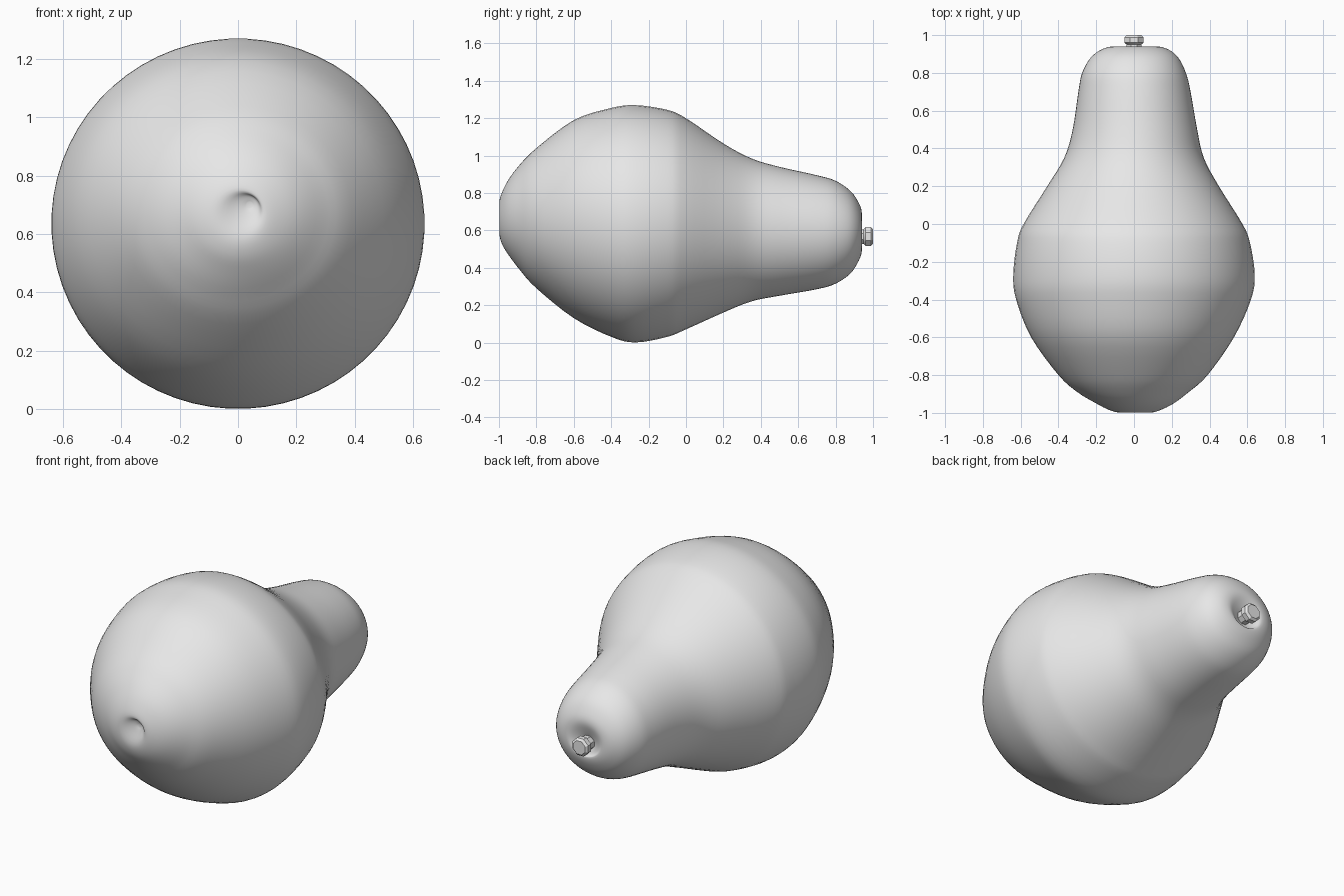
import bpy
import bmesh
import math
from mathutils import Vector

old_cube = bpy.data.objects.get("Cube")
if old_cube:
    bpy.data.objects.remove(old_cube, do_unlink=True)


def make_material(name, colour):
    material = bpy.data.materials.new(name)
    material.use_nodes = True
    material.diffuse_color = colour
    material.node_tree.nodes["Principled BSDF"].inputs["Base Color"].default_value = colour
    return material


def catmull_rom(p0, p1, p2, p3, t):
    """Smooth blend between p1 and p2, column by column."""
    return [0.5 * (2 * b + (c - a) * t + (2 * a - 5 * b + 4 * c - d) * t * t
                   + (3 * b - a - 3 * c + d) * t ** 3)
            for a, b, c, d in zip(p0, p1, p2, p3)]


def smooth_rows(rows, steps):
    padded = [rows[0]] + rows + [rows[-1]]
    result = []
    for i in range(len(rows) - 1):
        result += [catmull_rom(*padded[i:i + 4], s / steps) for s in range(steps)]
    return result + [list(rows[-1])]


def loft(name, rows, sides, steps, material, angle):
    """Skin oval rings given as (y, min x, max x, min z, max z)."""
    bm = bmesh.new()
    rings = []
    for y, left, right, bottom, top in smooth_rows(rows, steps):
        centre = Vector(((left + right) / 2, y, (bottom + top) / 2))
        ring = []
        for i in range(sides):
            a = math.tau * (i + 0.5) / sides
            offset = Vector(((right - left) / 2 * math.cos(a), 0,
                             (top - bottom) / 2 * math.sin(a)))
            ring.append(bm.verts.new(centre + offset))
        rings.append(ring)
    for r0, r1 in zip(rings, rings[1:]):
        for i in range(sides):
            j = (i + 1) % sides
            bm.faces.new((r0[i], r0[j], r1[j], r1[i]))
    bm.faces.new(rings[0])
    bm.faces.new(rings[-1])
    bmesh.ops.recalc_face_normals(bm, faces=bm.faces)
    mesh = bpy.data.meshes.new(name)
    bm.to_mesh(mesh)
    bm.free()
    mesh.materials.append(material)
    obj = bpy.data.objects.new(name, mesh)
    bpy.context.collection.objects.link(obj)
    bpy.ops.object.select_all(action="DESELECT")
    obj.select_set(True)
    bpy.context.view_layer.objects.active = obj
    bpy.ops.object.shade_smooth_by_angle(angle=math.radians(angle))
    return obj


grey = make_material("plain grey", (0.8, 0.8, 0.8, 1))

# Fruit body, from the blossom dimple to the hollow around the stem
body_rows = [
    (-0.975, 0.03, 0.05, 0.69, 0.71),
    (-0.983, 0.0, 0.07, 0.66, 0.73),
    (-0.998, -0.07, 0.09, 0.59, 0.75),
    (-0.985, -0.13, 0.14, 0.53, 0.80),
    (-0.95, -0.20, 0.21, 0.47, 0.87),
    (-0.89, -0.30, 0.29, 0.39, 0.95),
    (-0.8, -0.40, 0.39, 0.29, 1.04),
    (-0.6, -0.545, 0.53, 0.13, 1.19),
    (-0.4, -0.625, 0.62, 0.03, 1.255),
    (-0.27, -0.64, 0.64, 0.0, 1.27),
    (-0.1, -0.62, 0.615, 0.03, 1.245),
    (0.0, -0.585, 0.575, 0.07, 1.2),
    (0.2, -0.46, 0.45, 0.16, 1.065),
    (0.35, -0.37, 0.37, 0.22, 0.985),
    (0.5, -0.325, 0.335, 0.25, 0.94),
    (0.7, -0.295, 0.3, 0.285, 0.895),
    (0.8, -0.275, 0.275, 0.315, 0.865),
    (0.88, -0.23, 0.235, 0.37, 0.81),
    (0.925, -0.17, 0.18, 0.44, 0.745),
    (0.94, -0.11, 0.12, 0.49, 0.69),
    (0.925, -0.07, 0.07, 0.5, 0.63),
    (0.905, -0.02, 0.02, 0.545, 0.585),
]
loft("fruit_body", body_rows, 64, 4, grey, 60)

# Short cut stem: narrow base, flared collar and bevelled end
stem_z = 0.567
stem_profile = [(0.89, 0.042), (0.95, 0.042), (0.96, 0.055),
                (0.988, 0.055), (1.0, 0.042)]
stem_rows = [(y, -r, r, stem_z - r, stem_z + r) for y, r in stem_profile]
loft("stem", stem_rows, 8, 1, grey, 30)
